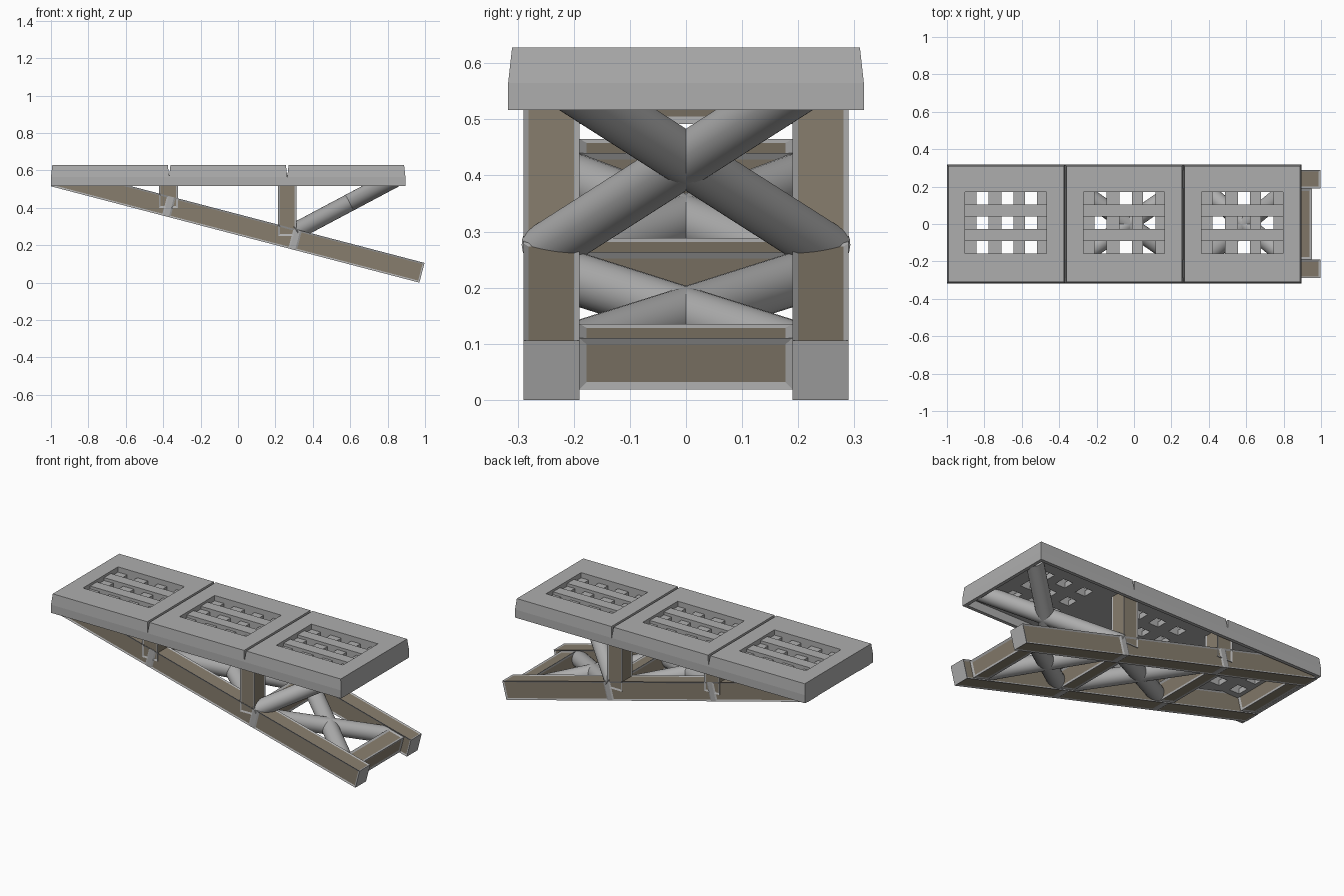
import bpy, bmesh, math
from mathutils import Matrix, Vector

if "Cube" in bpy.data.objects:
    bpy.data.objects.remove(bpy.data.objects["Cube"])


def material(name, rgb):
    m = bpy.data.materials.new(name)
    m.diffuse_color = (*rgb, 1)
    m.use_nodes = True
    m.node_tree.nodes["Principled BSDF"].inputs["Base Color"].default_value = m.diffuse_color
    return m


GREY = material("light_grey_metal", (0.42, 0.42, 0.42))
BROWN = material("brown_panel", (0.245, 0.208, 0.155))


def finish(name, bm):
    bmesh.ops.recalc_face_normals(bm, faces=bm.faces)
    me = bpy.data.meshes.new(name)
    bm.to_mesh(me)
    bm.free()
    ob = bpy.data.objects.new(name, me)
    bpy.context.collection.objects.link(ob)
    me.materials.append(GREY)
    me.materials.append(BROWN)
    return ob


def add_box(bm, x0, x1, y0, y1, z0, z1):
    mat = Matrix.Translation(((x0 + x1) / 2, (y0 + y1) / 2, (z0 + z1) / 2)) \
        @ Matrix.Diagonal((x1 - x0, y1 - y0, z1 - z0, 1))
    bmesh.ops.create_cube(bm, size=1, matrix=mat)


def framed_beam(name, bounds, axis, mat=Matrix(), cuts=(), margin=0.013):
    """Box whose long sides carry recessed brown panels; cuts are (start, end) plain bands."""
    bm = bmesh.new()
    add_box(bm, *bounds)
    n = Vector([float(i == axis) for i in range(3)])
    for band in cuts:
        for c in band:
            bmesh.ops.bisect_plane(bm, geom=bm.verts[:] + bm.edges[:] + bm.faces[:],
                                   plane_co=n * c, plane_no=n)
    bm.normal_update()
    sides = []
    for f in bm.faces:
        c = f.calc_center_median()[axis]
        if abs(f.normal[axis]) < 0.5 and not any(a < c < b for a, b in cuts):
            sides.append(f)
    bmesh.ops.inset_individual(bm, faces=sides, thickness=margin, depth=-0.004)
    for f in sides:
        f.material_index = 1
    bm.transform(mat)
    return finish(name, bm)


def ring_loft(bm, rings):
    """Closed loop of rectangles (x0, x1, y0, y1, z) joined into a frame."""
    vs = [[bm.verts.new((x, y, z)) for x, y in ((a, c), (b, c), (b, d), (a, d))]
          for a, b, c, d, z in rings]
    for i in range(len(vs)):
        p, q = vs[i], vs[(i + 1) % len(vs)]
        for k in range(4):
            bm.faces.new((p[k], p[(k + 1) % 4], q[(k + 1) % 4], q[k]))


def tube(name, a, b, r=0.047):
    a, b = Vector(a), Vector(b)
    d = b - a
    bm = bmesh.new()
    bmesh.ops.create_cone(bm, cap_ends=True, segments=24, radius1=r, radius2=r, depth=d.length,
                          matrix=Matrix.Translation((a + b) / 2)
                          @ d.to_track_quat('Z', 'Y').to_matrix().to_4x4())
    for f in bm.faces:
        f.smooth = len(f.verts) == 4
    return finish(name, bm)


# Deck skirt: hollow rim around the underside
X0, X1, W = -1.0, 0.895, 0.317
BOT, MID, TOP = 0.517, 0.565, 0.628
bm = bmesh.new()
t = 0.02
ring_loft(bm, [(X0, X1, -W, W, BOT), (X0, X1, -W, W, MID),
               (X0 + t, X1 - t, -W + t, W - t, MID), (X0 + t, X1 - t, -W + t, W - t, BOT)])
finish("deck_skirt", bm)

# Three deck panels with grated openings
STEP = (X1 - X0) / 3
for i in range(3):
    a, b = X0 + i * STEP, X0 + (i + 1) * STEP
    o0, o1, y0, y1 = a + 0.097, a + 0.532, -0.157, 0.17
    bm = bmesh.new()
    e = 0.007
    ring_loft(bm, [(a, b, -W, W, MID), (a + e, b - e, -W + e, W - e, TOP),
                   (o0, o1, y0, y1, TOP), (o0, o1, y0, y1, MID)])
    finish(f"deck_panel_{i + 1}", bm)
    bm = bmesh.new()
    for r0, r1 in ((0.04, 0.104), (-0.09, -0.027)):
        add_box(bm, o0, o1, r0, r1, MID, 0.614)
    for s0, s1 in ((0, 0.06), (0.125, 0.195), (0.26, 0.32), (0.385, 0.435)):
        add_box(bm, o0 + s0, o0 + s1, y0, y1, MID, 0.597)
    finish(f"deck_grating_{i + 1}", bm)

# Sloping frame: local x runs down the slope, local z is square to it
ANGLE = math.atan2(0.515, 1.97)
SLOPE = Matrix.Translation((-1, 0, 0.515)) @ Matrix.Rotation(ANGLE, 4, 'Y')
LEN, H = 2.036, 0.109
NODES = (0.637, 1.335)
for side, name in ((-1, "front"), (1, "back")):
    ys = sorted((side * 0.19, side * 0.29))
    framed_beam(f"{name}_sloping_rail", (0, LEN, *ys, 0, H), 0, SLOPE,
                [(s - 0.014, s + 0.014) for s in NODES])
    # Upright posts
    for j, (p0, p1, z) in enumerate(((-0.423, -0.322, 0.40), (0.215, 0.312, 0.25))):
        framed_beam(f"{name}_post_{j + 1}", (p0, p1, *ys, z, MID + 0.01), 2)

# Cross beams between the rails
for j, s in enumerate((0.07, *NODES, 1.94)):
    framed_beam(f"cross_beam_{j + 1}", (s - 0.05, s + 0.05, -0.19, 0.19, 0.007, 0.102), 1,
                SLOPE, margin=0.018)

# Crossed tubes: two bays in the frame plane, one pair up to the deck
for side, name in ((-1, "a"), (1, "b")):
    for j, (s0, s1) in enumerate(((0.66, 1.31), (1.36, 1.91))):
        tube(f"frame_brace_{j + 1}{name}", SLOPE @ Vector((s0, side * 0.22, H / 2)),
             SLOPE @ Vector((s1, -side * 0.22, H / 2)))
    tube(f"deck_brace_{name}", (0.29, side * 0.255, 0.265), (0.855, -side * 0.215, 0.565))
